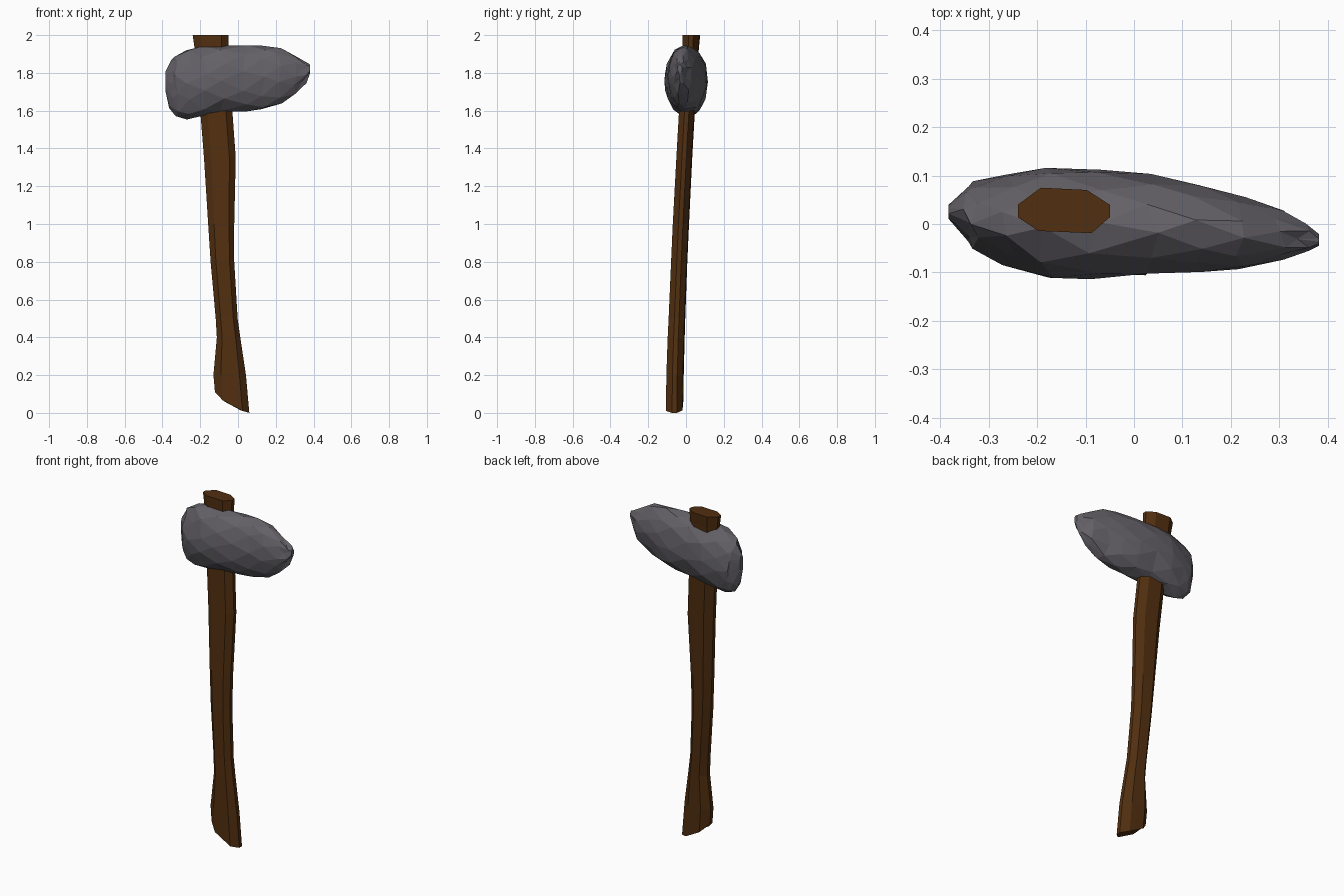
import bpy, bmesh, math, random

random.seed(4)
cube = bpy.data.objects.get("Cube")
if cube:
    bpy.data.objects.remove(cube, do_unlink=True)


def material(name, rgb):
    m = bpy.data.materials.new(name)
    m.use_nodes = True
    col = (*rgb, 1.0)
    m.diffuse_color = col
    bsdf = m.node_tree.nodes["Principled BSDF"]
    bsdf.inputs["Base Color"].default_value = col
    bsdf.inputs["Roughness"].default_value = 0.9
    return m


def loft(name, rings, mat, stagger=False):
    """Skin a list of closed rings; staggered rings are joined with triangles."""
    bm = bmesh.new()
    rows = [[bm.verts.new(p) for p in ring] for ring in rings]
    n = len(rows[0])
    for k, (a, b) in enumerate(zip(rows, rows[1:])):
        for i in range(n):
            j = (i + 1) % n
            if not stagger:
                bm.faces.new((a[i], a[j], b[j], b[i]))
            elif k % 2 == 0:
                bm.faces.new((a[i], a[j], b[i]))
                bm.faces.new((a[j], b[j], b[i]))
            else:
                bm.faces.new((a[i], a[j], b[j]))
                bm.faces.new((a[i], b[j], b[i]))
    bm.faces.new(rows[0])
    bm.faces.new(rows[-1])
    bmesh.ops.recalc_face_normals(bm, faces=bm.faces)
    me = bpy.data.meshes.new(name)
    bm.to_mesh(me)
    bm.free()
    me.materials.append(mat)
    ob = bpy.data.objects.new(name, me)
    bpy.context.collection.objects.link(ob)
    return ob


wood = material("dark brown wood", (0.082, 0.028, 0.005))
stone = material("grey stone", (0.125, 0.118, 0.135))

# Handle: eight-sided rings as (z, x min, x max, y centre, half depth)
handle_sections = [
    (0.20, -0.13, 0.042, -0.058, 0.046),
    (0.40, -0.112, 0.012, -0.052, 0.045),
    (0.50, -0.118, -0.002, -0.048, 0.044),
    (0.80, -0.145, -0.02, -0.036, 0.043),
    (1.00, -0.158, -0.02, -0.027, 0.043),
    (1.35, -0.18, -0.012, -0.009, 0.042),
    (1.60, -0.20, -0.03, 0.005, 0.042),
    (1.93, -0.23, -0.052, 0.025, 0.043),
    (2.00, -0.24, -0.05, 0.028, 0.047),
]
octagon = [(1, -0.3), (1, 0.25), (0.5, 0.9), (-0.5, 1),
           (-1, 0.25), (-1, -0.3), (-0.55, -0.9), (0.6, -1)]


def handle_ring(z, x0, x1, yc, hy):
    return [((x0 + x1) / 2 + u * (x1 - x0) / 2, yc + v * hy, z) for u, v in octagon]


# Foot ring slants down towards the left side
foot = []
for x, y, z in handle_ring(0.0, -0.122, 0.06, -0.06, 0.046):
    t = (0.06 - x) / 0.182
    foot.append((x, y, 0.05 * t + 0.06 * t ** 3))
loft("handle", [foot] + [handle_ring(*s) for s in handle_sections], wood)

# Stone head: oval sections as (x, z min, z max, y min, y max)
head_sections = [
    (-0.383, 1.70, 1.81, 0.01, 0.04),
    (-0.352, 1.61, 1.87, -0.035, 0.08),
    (-0.325, 1.57, 1.89, -0.055, 0.088),
    (-0.26, 1.558, 1.925, -0.085, 0.102),
    (-0.18, 1.572, 1.942, -0.112, 0.117),
    (-0.08, 1.588, 1.945, -0.115, 0.113),
    (0.04, 1.592, 1.945, -0.104, 0.102),
    (0.13, 1.605, 1.943, -0.098, 0.08),
    (0.22, 1.635, 1.933, -0.093, 0.055),
    (0.30, 1.685, 1.89, -0.073, 0.03),
    (0.35, 1.745, 1.86, -0.056, 0.004),
    (0.382, 1.80, 1.845, -0.045, -0.02),
]
SIDES = 11
head_rings = []
for k, (x, z0, z1, y0, y1) in enumerate(head_sections):
    inner = 0 < k < len(head_sections) - 1
    ring = []
    for i in range(SIDES):
        # Chipped facets: small shifts along the surface and along the head
        a = math.tau * (i + 0.5 * (k % 2)) / SIDES + random.uniform(-0.12, 0.12)
        r = random.uniform(0.99, 1.03)
        dx = random.uniform(-0.014, 0.014) if inner else 0
        ring.append((x + dx,
                     (y0 + y1) / 2 + r * (y1 - y0) / 2 * math.cos(a),
                     (z0 + z1) / 2 + r * (z1 - z0) / 2 * math.sin(a)))
    head_rings.append(ring)
loft("stone_head", head_rings, stone, stagger=True)
